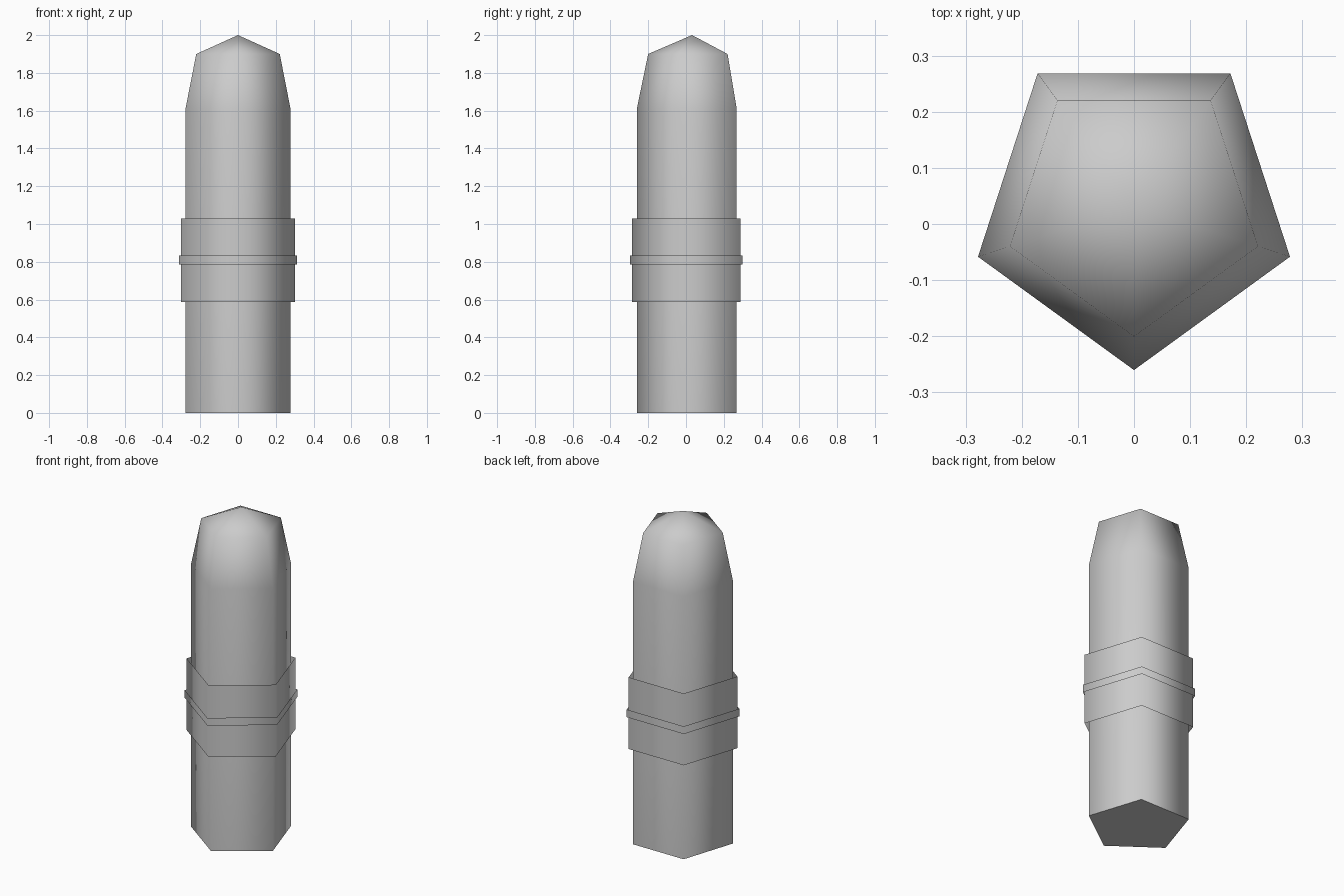
import bpy, bmesh, math

if "Cube" in bpy.data.objects:
    bpy.data.objects.remove(bpy.data.objects["Cube"])

CENTRE_Y = 0.032   # pentagon centre; the bounding box is centred on y = 0


def pentagon_part(name, levels, bottom=False, apex=None):
    """Stack five-sided rings (radius, z), one corner pointing to -y."""
    bm = bmesh.new()
    rings = []
    for r, z in levels:
        rings.append([bm.verts.new((r * math.sin(math.tau * i / 5),
                                    CENTRE_Y - r * math.cos(math.tau * i / 5), z))
                      for i in range(5)])
    for a, b in zip(rings, rings[1:]):
        for i in range(5):
            j = (i + 1) % 5
            bm.faces.new((a[i], a[j], b[j], b[i]))
    if bottom:
        bm.faces.new(rings[0][::-1])
    if apex is not None:
        tip = bm.verts.new((0, CENTRE_Y, apex))
        for i in range(5):
            bm.faces.new((rings[-1][i], rings[-1][(i + 1) % 5], tip))
    mesh = bpy.data.meshes.new(name)
    bm.to_mesh(mesh)
    bm.free()
    obj = bpy.data.objects.new(name, mesh)
    bpy.context.collection.objects.link(obj)
    # soft pentagon corners, crisp base edge
    mesh.shade_smooth()
    mesh.set_sharp_from_angle(angle=math.radians(80))
    return obj


# Main shaft with tapered shoulder and pointed top
pentagon_part("body", [(0.2923, 0), (0.2923, 1.61), (0.2324, 1.90)],
              bottom=True, apex=2.0)

# Open sleeves wrapped round the middle
pentagon_part("wide_band", [(0.3175, 0.588), (0.3175, 1.028)])
pentagon_part("thin_band", [(0.329, 0.785), (0.329, 0.832)])
